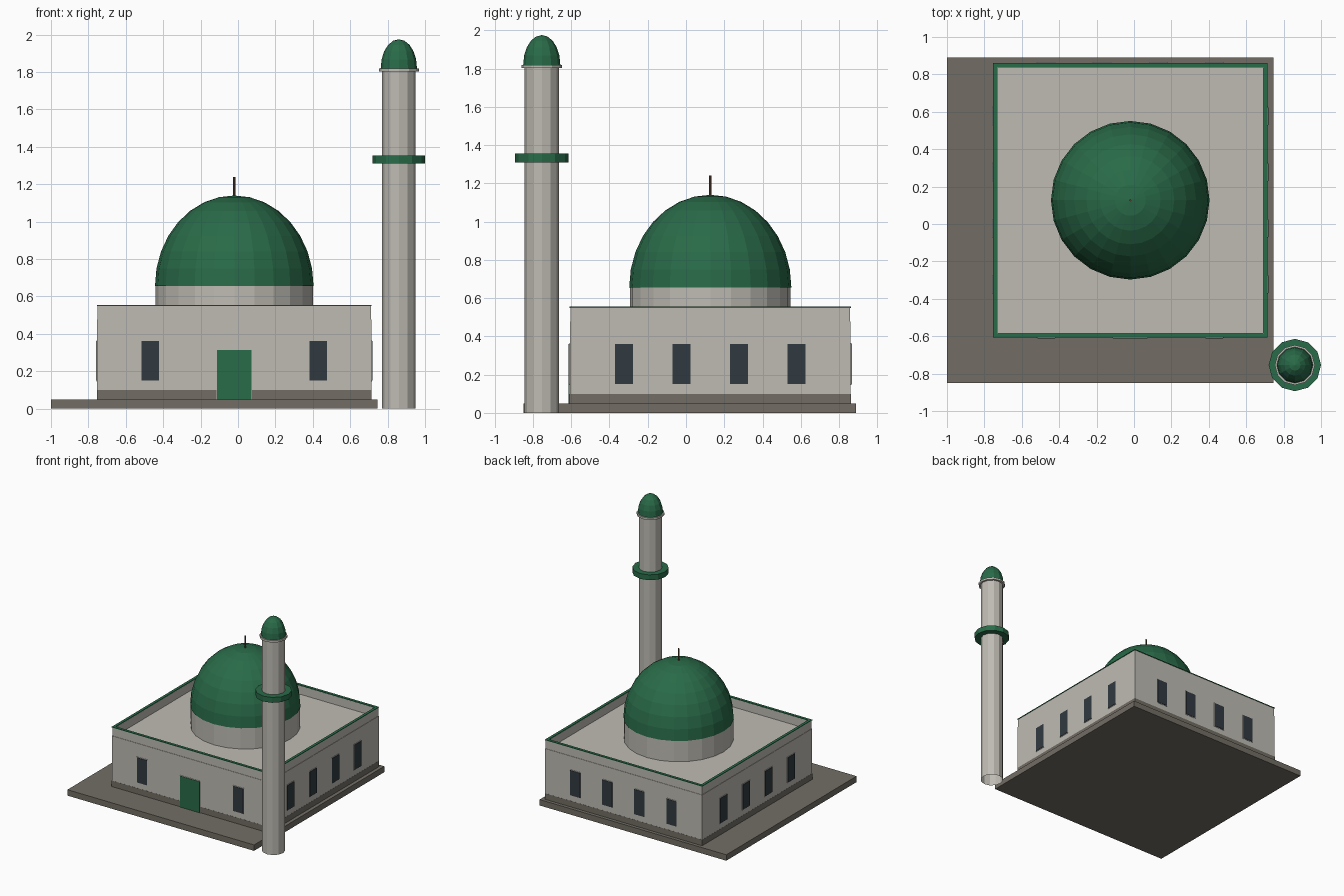
import bpy, bmesh, math
from mathutils import Matrix, Vector

if "Cube" in bpy.data.objects:
    bpy.data.objects.remove(bpy.data.objects["Cube"])


def material(name, r, g, b):
    m = bpy.data.materials.new(name)
    m.diffuse_color = (r, g, b, 1)
    m.use_nodes = True
    m.node_tree.nodes["Principled BSDF"].inputs["Base Color"].default_value = m.diffuse_color
    return m


STONE = material("stone", 0.52, 0.50, 0.45)
DARK = material("dark_stone", 0.17, 0.155, 0.13)
GREEN = material("green", 0.022, 0.145, 0.065)
GLASS = material("glass", 0.03, 0.042, 0.052)
BRONZE = material("bronze", 0.12, 0.07, 0.04)
C = Vector((-0.02, 0.127, 0))   # centre of the hall
H = 0.735                       # half width of the hall


def finish(name, bm, mat):
    bmesh.ops.recalc_face_normals(bm, faces=bm.faces)
    me = bpy.data.meshes.new(name)
    bm.to_mesh(me)
    bm.free()
    ob = bpy.data.objects.new(name, me)
    me.materials.append(mat)
    bpy.context.collection.objects.link(ob)
    return ob


def box(name, lo, hi, mat, xf=Matrix()):
    lo, hi = Vector(lo), Vector(hi)
    bm = bmesh.new()
    bmesh.ops.create_cube(bm, size=1)
    for v in bm.verts:
        v.co = xf @ Vector([(lo[i] + hi[i]) / 2 + v.co[i] * (hi[i] - lo[i]) for i in range(3)])
    return finish(name, bm, mat)


def lathe(name, profile, sides, centre, mat):
    """Flat-faced solid of revolution from (radius, z) points."""
    bm = bmesh.new()
    rings = []
    for r, z in profile:
        n = 1 if r == 0 else sides
        rings.append([bm.verts.new((centre[0] + r * math.cos(math.tau * k / sides),
                                    centre[1] + r * math.sin(math.tau * k / sides), z))
                      for k in range(n)])
    for a, b in zip(rings, rings[1:]):
        for k in range(sides):
            j = (k + 1) % sides
            if len(b) == 1:
                bm.faces.new((a[k], a[j], b[0]))
            else:
                bm.faces.new((a[k], a[j], b[j], b[k]))
    return finish(name, bm, mat)


def square_frame(name, half, thick, z0, z1, mat):
    bm = bmesh.new()
    corners = [(-1, -1), (1, -1), (1, 1), (-1, 1)]
    rings = [[bm.verts.new((C.x + sx * h, C.y + sy * h, z)) for sx, sy in corners]
             for h, z in ((half, z0), (half, z1), (half - thick, z1), (half - thick, z0))]
    for i in range(4):
        a, b = rings[i], rings[(i + 1) % 4]
        for k in range(4):
            j = (k + 1) % 4
            bm.faces.new((a[k], a[j], b[j], b[k]))
    return finish(name, bm, mat)


def dome(r, z, height, rings):
    q = math.pi / 2 / rings
    return [(r * math.cos(q * i), z + height * math.sin(q * i)) for i in range(rings)] + [(0, z + height)]


# Ground slab and hall
box("base_slab", (-1, -0.85, 0), (0.745, 0.89, 0.05), DARK)
at_hall = Matrix.Translation(C)
box("plinth", (-H, -H, 0.05), (H, H, 0.10), DARK, at_hall)
w = H - 0.001
box("hall_walls", (-w, -w, 0.10), (w, w, 0.478), STONE, at_hall)
square_frame("parapet", H - 0.004, 0.02, 0.478, 0.549, STONE)
square_frame("parapet_rim", H, 0.023, 0.549, 0.555, GREEN)


# Framed openings, made for the front wall and turned to each side
def opening(name, x, half, z0, z1, side, mat):
    xf = at_hall @ Matrix.Rotation(side * math.pi / 2, 4, 'Z')
    t = 0.004
    box(name + "_trim", (x - half, -H - 0.002, z0), (x + half, -H + 0.02, z1), STONE, xf)
    foot = z0 if name == "door" else z0 + t
    box(name, (x - half + t, -H - 0.005, foot), (x + half - t, -H + 0.02, z1 - t), mat, xf)


for side, wall in enumerate(("front", "right", "back", "left")):
    for i, x in enumerate((-0.45, -0.15, 0.15, 0.45)):
        if wall != "front" or abs(x) > 0.3:
            opening(f"{wall}_window_{i}", x, 0.051, 0.146, 0.365, side, GLASS)
opening("door", 0, 0.095, 0.05, 0.317, 0, GREEN)

# Drum, dome and spire
lathe("dome_drum", [(0.42, 0.478), (0.42, 0.655), (0, 0.655)], 24, C, STONE)
lathe("main_dome", dome(0.424, 0.655, 0.485, 8), 24, C, GREEN)
lathe("spire", [(0.006, 1.13), (0.006, 1.24), (0, 1.24)], 8, C, BRONZE)

# Tower, open at the foot
T = (0.86, -0.754)
lathe("tower_shaft", [(0.09, 0), (0.09, 1.81)], 12, T, STONE)
lathe("tower_balcony", [(0.09, 1.31), (0.14, 1.31), (0.14, 1.355), (0.09, 1.355)], 12, T, GREEN)
lathe("tower_collar", [(0.09, 1.803), (0.107, 1.803), (0.107, 1.82), (0, 1.82)], 12, T, STONE)
lathe("tower_dome", dome(0.097, 1.82, 0.155, 5), 12, T, GREEN)
